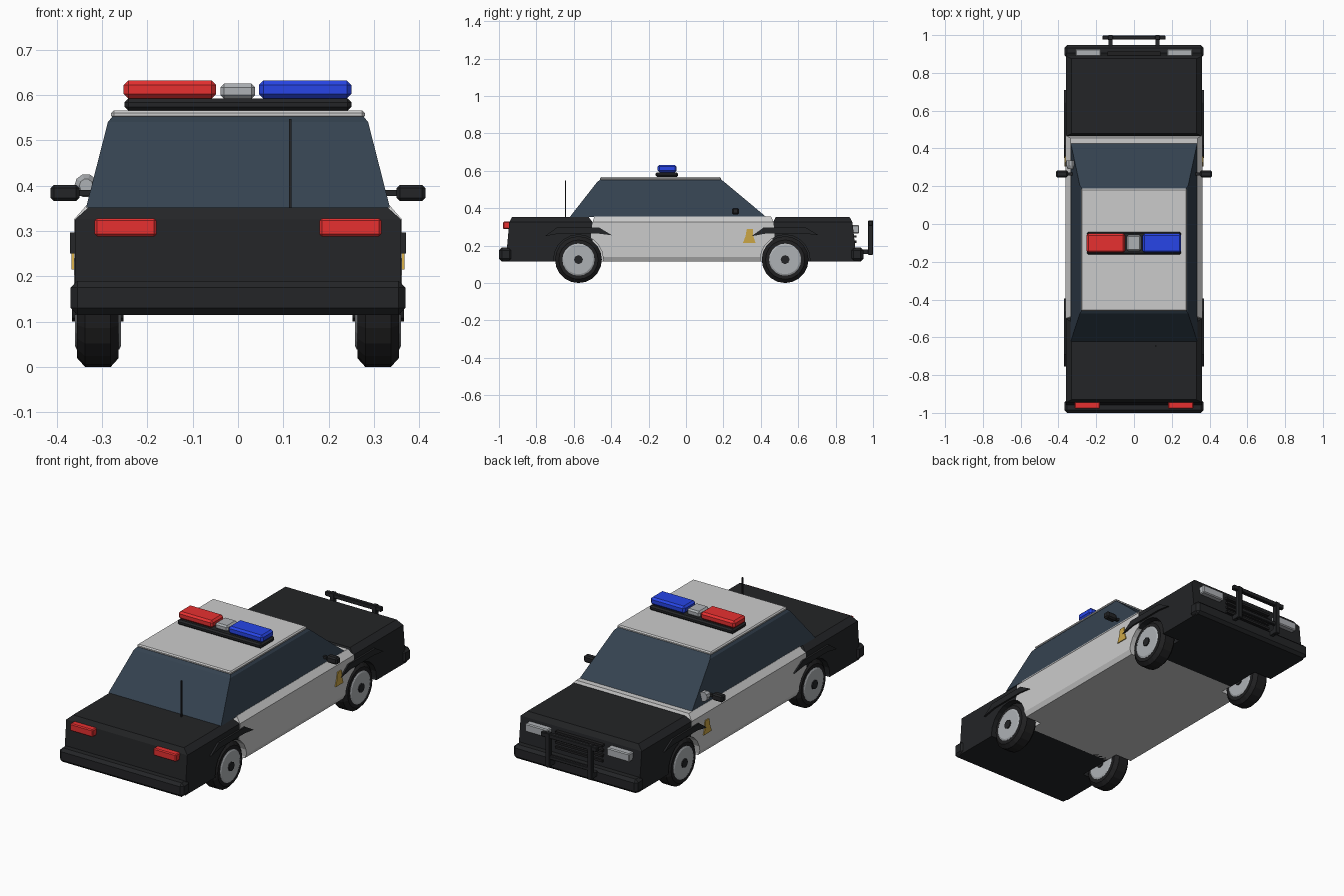
import bpy, bmesh, math
from mathutils import Vector, Matrix

if "Cube" in bpy.data.objects:
    bpy.data.objects.remove(bpy.data.objects["Cube"])


def material(name, rgb):
    m = bpy.data.materials.new(name)
    m.diffuse_color = (*rgb, 1)
    m.use_nodes = True
    m.node_tree.nodes["Principled BSDF"].inputs["Base Color"].default_value = m.diffuse_color
    return m


BLACK = material("black", (0.017, 0.018, 0.02))
RUBBER = material("rubber", (0.014, 0.014, 0.015))
WHITE = material("white", (0.75, 0.75, 0.74))
GLASS = material("glass", (0.035, 0.055, 0.08))
RED = material("red", (0.8, 0.03, 0.03))
BLUE = material("blue", (0.02, 0.06, 0.8))
SILVER = material("silver", (0.42, 0.44, 0.46))
GOLD = material("gold", (0.6, 0.38, 0.06))


def make(name, bm, mat):
    bmesh.ops.recalc_face_normals(bm, faces=bm.faces)
    me = bpy.data.meshes.new(name)
    bm.to_mesh(me)
    bm.free()
    ob = bpy.data.objects.new(name, me)
    bpy.context.collection.objects.link(ob)
    if mat:
        me.materials.append(mat)
    return ob


def chamfer(bm, width):
    if width:
        bmesh.ops.bevel(bm, geom=bm.edges[:], offset=width, segments=1, affect='EDGES')


def box(name, lo, hi, mat, bevel=0.0):
    bm = bmesh.new()
    lo, hi = Vector(lo), Vector(hi)
    bmesh.ops.create_cube(bm, size=1)
    for v in bm.verts:
        v.co = Vector((v.co[i] * (hi[i] - lo[i]) + (lo[i] + hi[i]) / 2) for i in range(3))
    chamfer(bm, bevel)
    return make(name, bm, mat)


def loft(name, rings, mat):
    """Stack of rectangles (z, y back, y front, half width)."""
    bm = bmesh.new()
    loops = [[bm.verts.new(p) for p in ((-w, a, z), (w, a, z), (w, b, z), (-w, b, z))]
             for z, a, b, w in rings]
    for p, q in zip(loops, loops[1:]):
        for i in range(4):
            j = (i + 1) % 4
            bm.faces.new((p[i], p[j], q[j], q[i]))
    bm.faces.new(loops[0][::-1])
    bm.faces.new(loops[-1])
    return make(name, bm, mat)


def prism(name, yz, x0, x1, mat):
    """Side profile extruded along x."""
    bm = bmesh.new()
    f = bm.faces.new([bm.verts.new((x0, y, z)) for y, z in yz])
    ext = bmesh.ops.extrude_face_region(bm, geom=[f])
    for v in ext["geom"]:
        if isinstance(v, bmesh.types.BMVert):
            v.co.x = x1
    return make(name, bm, mat)


def lathe(name, profile, centre, axis, mat, sides=20):
    """Closed solid of stacked circles (offset, radius) along axis x or y."""
    bm = bmesh.new()
    rot = Matrix.Rotation(math.pi / 2, 4, 'Y' if axis == 'X' else 'X')
    if axis == 'Y':
        rot.invert()
    loops = [[bm.verts.new(Vector(centre) + rot @ Vector((r * math.cos(t), r * math.sin(t), d)))
              for t in (2 * math.pi * i / sides for i in range(sides))] for d, r in profile]
    for p, q in zip(loops, loops[1:]):
        for i in range(sides):
            j = (i + 1) % sides
            bm.faces.new((p[i], p[j], q[j], q[i]))
    bm.faces.new(loops[0][::-1])
    bm.faces.new(loops[-1])
    return make(name, bm, mat)


# Body sections
rear = loft("rear_body", [(.115, -.96, -.50, .36), (.19, -.957, -.50, .36),
                          (.325, -.945, -.50, .36), (.352, -.93, -.52, .33)], BLACK)
front = loft("front_body", [(.115, .47, .92, .36), (.19, .46, .905, .36),
                            (.325, .465, .89, .36), (.352, .48, .875, .33)], BLACK)
cabin = loft("door_body", [(.115, -.52, .47, .35), (.14, -.52, .48, .362),
                           (.325, -.50, .468, .362), (.356, -.49, .455, .335)], WHITE)

# Wheel wells
WHEEL_Y = (-.575, .53)
for y in WHEEL_Y:
    for s in (-1, 1):
        cut = lathe("well_cutter", [(-.09, .133), (.09, .133)], (s * .342, y, .125), 'X', None)
        for body in (rear if y < 0 else front, cabin):
            bpy.context.view_layer.objects.active = body
            mod = body.modifiers.new("well", 'BOOLEAN')
            mod.operation, mod.solver, mod.object = 'DIFFERENCE', 'EXACT', cut
            bpy.ops.object.modifier_apply(modifier=mod.name)
        bpy.data.objects.remove(cut)

# Bumpers
box("rear_bumper", (-.369, -1.0, .115), (.369, -.93, .19), BLACK, .015)
box("front_bumper", (-.369, .88, .115), (.369, .948, .19), BLACK, .015)

# Glasshouse and roof
loft("windows", [(.352, -.622, .43, .335), (.54, -.475, .205, .287), (.555, -.455, .185, .275)], GLASS)
box("roof", (-.28, -.46, .548), (.28, .187, .566), WHITE, .006)

# Wheels and arches
for y in WHEEL_Y:
    for s in (-1, 1):
        c = (s * .309, y, .125)
        lathe("tyre", [(-.046, .105), (-.028, .125), (.028, .125), (.046, .105)], c, 'X', RUBBER)
        lathe("rim", [(-.051, .078), (-.047, .086), (.047, .086), (.051, .078)], c, 'X', SILVER)
        lathe("hub", [(-.057, .024), (.057, .024)], c, 'X', BLACK, 8)
        prism("wheel_arch", [(y - .18, .25), (y - .115, .297), (y + .11, .297), (y + .18, .255),
                             (y + .1, .265), (y - .1, .265)], s * .34, s * .37, BLACK)

# Light bar
box("light_bar_base", (-.25, -.162, .566), (.25, -.042, .592), BLACK, .008)
box("red_beacon", (-.252, -.152, .592), (-.048, -.05, .632), RED, .01)
box("blue_beacon", (.046, -.152, .592), (.25, -.05, .632), BLUE, .01)
box("centre_beacon", (-.039, -.143, .592), (.038, -.058, .625), SILVER, .008)

# Lamps, mirrors and door badges on both sides
for s in (-1, 1):
    a, b = sorted((s * .18, s * .316))
    box("tail_light", (a, -.978, .288), (b, -.94, .328), RED, .005)
    a, b = sorted((s * .175, s * .31))
    box("head_light", (a, .88, .265), (b, .926, .31), SILVER, .005)
    a, b = sorted((s * .35, s * .413))
    box("mirror", (a, .247, .366), (b, .283, .402), BLACK, .007)
    a, b = sorted((s * .305, s * .36))
    box("mirror_arm", (a, .258, .377), (b, .272, .39), BLACK)
    prism("door_badge", [(.305, .215), (.372, .215), (.36, .25), (.357, .288), (.325, .288), (.318, .25)],
          s * .36, s * .367, GOLD)

# Spot lamp on one side
lathe("spot_lamp", [(-.02, .015), (0, .026), (.025, .026)], (-.335, .31, .40), 'Y', SILVER, 10)

# Grille
for i in range(4):
    z = .215 + i * .027
    box("grille_slat", (-.14, .88, z), (.14, .912, z + .012), RUBBER)

# Push bar
for s in (-1, 1):
    box("push_bar_post", (s * .125 - .013, .974, .15), (s * .125 + .013, 1.0, .335), BLACK, .003)
    box("push_bar_mount", (s * .125 - .01, .93, .155), (s * .125 + .01, .98, .18), BLACK)
box("push_bar_top", (-.167, .976, .308), (.167, .998, .332), BLACK, .003)
box("push_bar_lower", (-.125, .978, .195), (.125, .996, .215), BLACK, .003)

# Aerial
box("aerial", (.112, -.648, .345), (.118, -.642, .547), BLACK)
